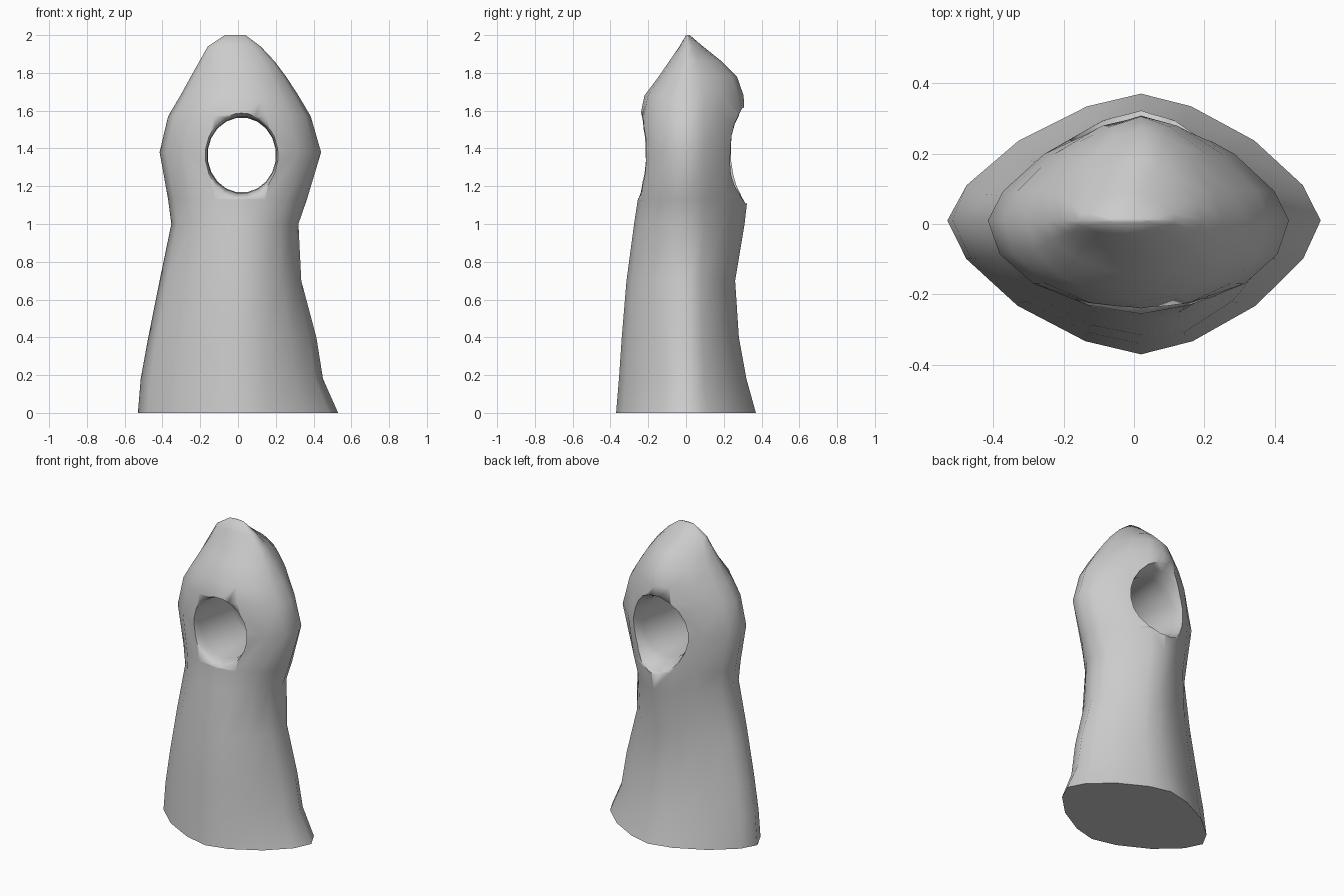
import bpy, bmesh, math

if "Cube" in bpy.data.objects:
    bpy.data.objects.remove(bpy.data.objects["Cube"])

N = 16


def spow(v, p):
    return math.copysign(abs(v) ** p, v)


def section(z, left, right, front, back, p_front):
    """Lens-shaped cross-section with separate extents on all four sides."""
    pts = []
    cx = 0.02 if z < 1.9 else (left + right) / 2
    cy = 0.01
    for i in range(N):
        a = 2 * math.pi * i / N
        c, s = math.cos(a), math.sin(a)
        c = 0 if abs(c) < 1e-6 else c
        s = 0 if abs(s) < 1e-6 else s
        p = 1.33 if s >= 0 else p_front
        x = cx + spow(c, p) * ((right - cx) if c > 0 else (cx - left))
        y = cy + spow(s, p) * ((back - cy) if s > 0 else (cy - front))
        pts.append((x, y, z))
    return pts


def loft(name, rings):
    """Skin a stack of closed rings and cap both ends."""
    bm = bmesh.new()
    vs = [[bm.verts.new(p) for p in ring] for ring in rings]
    for a, b in zip(vs, vs[1:]):
        for i in range(len(a)):
            j = (i + 1) % len(a)
            bm.faces.new((a[i], a[j], b[j], b[i]))
    bm.faces.new(vs[0][::-1])
    bm.faces.new(vs[-1])
    bmesh.ops.recalc_face_normals(bm, faces=bm.faces)
    me = bpy.data.meshes.new(name)
    bm.to_mesh(me)
    bm.free()
    ob = bpy.data.objects.new(name, me)
    bpy.context.collection.objects.link(ob)
    return ob


# Body: z, left, right, front, back, roundness of the front half
levels = [
    (0.00, -0.53, 0.53, -0.37, 0.37, 1.30),
    (0.18, -0.515, 0.45, -0.355, 0.32, 1.28),
    (0.40, -0.475, 0.415, -0.34, 0.28, 1.22),
    (0.70, -0.415, 0.335, -0.315, 0.26, 1.15),
    (1.00, -0.353, 0.32, -0.275, 0.31, 1.08),
    (1.13, -0.37, 0.365, -0.255, 0.325, 1.05),
    (1.38, -0.415, 0.44, -0.245, 0.31, 1.02),
    (1.57, -0.37, 0.385, -0.243, 0.31, 1.02),
    (1.68, -0.305, 0.32, -0.22, 0.305, 1.05),
    (1.78, -0.25, 0.255, -0.145, 0.27, 1.10),
    (1.86, -0.205, 0.195, -0.09, 0.19, 1.15),
    (1.94, -0.16, 0.12, -0.035, 0.09, 1.15),
    (2.00, -0.07, 0.04, 0.0, 0.02, 1.20),
]
body = loft("standing_body", [section(*lv) for lv in levels])

# Through-hole with flared rims
flare = [(-0.45, 1.5), (-0.32, 1.28), (-0.25, 1.13), (-0.21, 1.04), (-0.17, 1.0),
         (0.0, 0.98), (0.17, 1.0), (0.21, 1.04), (0.25, 1.12), (0.30, 1.24), (0.45, 1.55)]
hole_rings = []
for y, k in flare:
    hole_rings.append([(0.02 + 0.185 * k * math.cos(t), y, 1.365 + 0.203 * k * math.sin(t))
                       for t in (2 * math.pi * (i + 0.5) / 20 for i in range(20))])
cutter = loft("hole_cutter", hole_rings)
cutter.hide_render = True

mod = body.modifiers.new("hole", 'BOOLEAN')
mod.operation = 'DIFFERENCE'
mod.solver = 'EXACT'
mod.object = cutter
bpy.context.view_layer.objects.active = body
body.select_set(True)
bpy.ops.object.modifier_apply(modifier=mod.name)
bpy.data.objects.remove(cutter, do_unlink=True)

# Smooth shading with a crisp base edge
bpy.ops.object.shade_smooth_by_angle(angle=math.radians(75))
